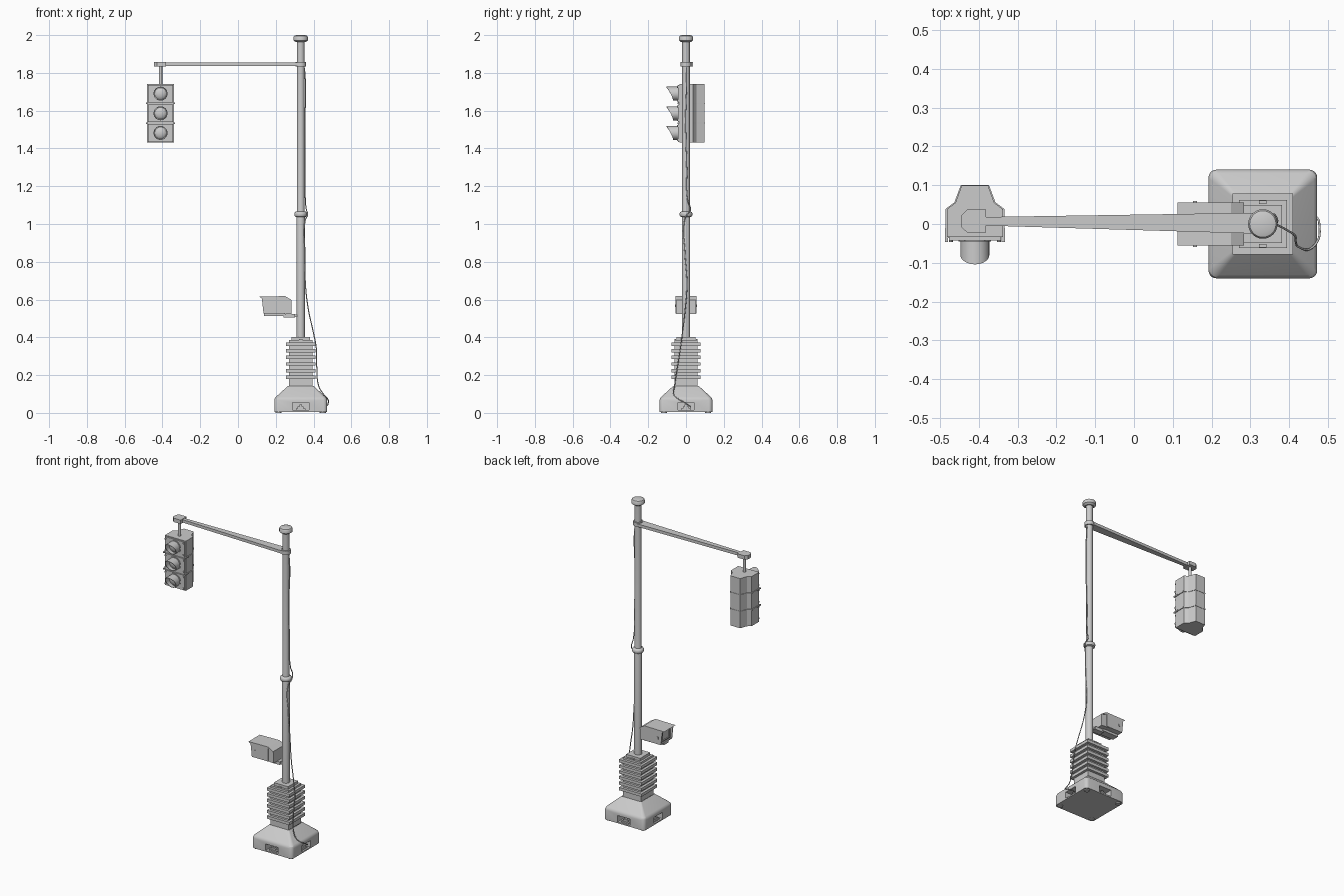
import bpy, bmesh, math
from mathutils import Vector, Matrix

if "Cube" in bpy.data.objects:
    bpy.data.objects.remove(bpy.data.objects["Cube"])

PX = 0.332   # pole axis
SX = -0.41   # signal axis


def finish(name, bm, smooth=None):
    bmesh.ops.recalc_face_normals(bm, faces=bm.faces)
    me = bpy.data.meshes.new(name)
    bm.to_mesh(me)
    bm.free()
    ob = bpy.data.objects.new(name, me)
    bpy.context.collection.objects.link(ob)
    if smooth:
        bpy.ops.object.select_all(action='DESELECT')
        ob.select_set(True)
        bpy.context.view_layer.objects.active = ob
        bpy.ops.object.shade_smooth_by_angle(angle=math.radians(smooth))
    return ob


def loft(name, loops, smooth=None, caps=True, closed=False):
    bm = bmesh.new()
    rows = [[bm.verts.new(p) for p in lp] for lp in loops]
    pairs = list(zip(rows, rows[1:]))
    if closed:
        pairs.append((rows[-1], rows[0]))
    for a, b in pairs:
        for i in range(len(a)):
            j = (i + 1) % len(a)
            bm.faces.new((a[i], a[j], b[j], b[i]))
    if caps and not closed:
        bm.faces.new(rows[0])
        bm.faces.new(rows[-1])
    return finish(name, bm, smooth)


def box(name, x0, x1, y0, y1, z0, z1, turn=0):
    ob = loft(name, [[(x, y, z) for x, y in ((x0, y0), (x1, y0), (x1, y1), (x0, y1))] for z in (z0, z1)])
    if turn:   # rotate about the pole axis
        c = Matrix.Translation((PX, 0, 0))
        ob.data.transform(c @ Matrix.Rotation(turn, 4, 'Z') @ c.inverted())
    return ob


def lathe(name, x, y, prof, n=24):
    return loft(name, [[(x + r * math.cos(2 * math.pi * i / n), y + r * math.sin(2 * math.pi * i / n), z)
                        for i in range(n)] for r, z in prof], 35)


def lathe_y(name, x, z, prof, n=28):
    return loft(name, [[(x + r * math.cos(2 * math.pi * i / n), y, z + r * math.sin(2 * math.pi * i / n))
                        for i in range(n)] for r, y in prof], 35)


def prism_z(name, pts, z0, z1):
    return loft(name, [[(x, y, z) for x, y in pts] for z in (z0, z1)])


def prism_y(name, pts, y0, y1):
    return loft(name, [[(x, y, z) for x, z in pts] for y in (y0, y1)])


def rounded(h, r, z, n=5):
    pts = []
    for q in range(4):
        a0 = q * math.pi / 2
        cx, cy = (h - r) * (1, -1, -1, 1)[q], (h - r) * (1, 1, -1, -1)[q]
        for k in range(n + 1):
            a = a0 + k / n * math.pi / 2
            pts.append((PX + cx + r * math.cos(a), cy + r * math.sin(a), z))
    return pts


# hollow base shell with a window in every side
spec = [(.140, .02, .006), (.140, .02, .068), (.137, .02, .078), (.131, .02, .085), (.068, .006, .142)]
inner = [(.058, .005, .128), (.122, .014, .075), (.126, .014, .006)]
base = loft("base", [rounded(*s) for s in spec + inner], 25)
cutters = []
for k in range(4):
    cutters.append(box("cutter", PX - .043, PX + .043, -.16, -.10, .014, .054, k * math.pi / 2))
for c in cutters:
    m = base.modifiers.new("window", 'BOOLEAN')
    m.operation, m.object, m.solver = 'DIFFERENCE', c, 'EXACT'
    bpy.context.view_layer.objects.active = base
    bpy.ops.object.modifier_apply(modifier=m.name)
    bpy.data.objects.remove(c)

for k in range(4):
    t = k * math.pi / 2
    # recess walls, anchor plate and stepped bolt behind every window
    box("recess_roof", PX - .048, PX + .048, -.127, -.07, .054, .060, t)
    box("recess_back", PX - .048, PX + .048, -.074, -.068, .006, .060, t)
    for s in (-1, 1):
        box("recess_side", PX + s * .0455 - .0025, PX + s * .0455 + .0025, -.127, -.07, .006, .06, t)
    box("anchor_plate", PX - .043, PX + .043, -.127, -.09, .006, .014, t)
    box("anchor_washer", PX - .026, PX + .026, -.130, -.092, .014, .022, t)
    box("anchor_nut", PX - .016, PX + .016, -.124, -.098, .022, .033, t)
    box("anchor_bolt", PX - .007, PX + .007, -.118, -.104, .033, .044, t)
    # corner feet
    c, s = math.cos(t + math.pi / 4), math.sin(t + math.pi / 4)
    lathe("foot", PX + c * .165, s * .165, [(.016, 0), (.016, .008)], 12)

# ribbed pedestal
def slab(name, h, z0, z1):
    return box(name, PX - h, PX + h, -h, h, z0, z1)

slab("pedestal_core", .062, .138, .385)
for i in range(6):
    slab("pedestal_rib", .078, .180 + i * .035, .198 + i * .035)
slab("pedestal_top", .049, .385, .402)
for s in (-1, 1):
    box("pedestal_clip", PX - .01, PX + .01, s * .056 - .004, s * .056 + .004, .385, .391)

# pole, collar and cap
lathe("pole", PX, 0, [(.022, .395), (.022, 1.05), (.020, 1.06), (.020, 1.98)])
lathe("pole_collar", PX, 0, [(.023, 1.036), (.031, 1.040), (.034, 1.047), (.034, 1.056), (.030, 1.063), (.023, 1.067)])
lathe("pole_cap", PX, 0, [(.026, 1.963), (.038, 1.972), (.038, 1.990), (.034, 1.996), (.022, 2.0)])
lathe("arm_clamp", PX, 0, [(.028, 1.834), (.028, 1.858)])

# tapered arm, end block and drop rod
prism_z("arm", [(PX - .01, -.025), (PX - .01, .029), (-.385, .018), (-.385, -.004)], 1.836, 1.854)
prism_z("arm_end", [(-.382, -.022), (-.43, -.022), (-.445, -.008), (-.445, .022), (-.43, .037), (-.382, .037)],
        1.833, 1.857)
lathe("drop_rod", SX, .008, [(.009, 1.735), (.009, 1.84)], 14)

# signal head: three housings with dividers, doors, lenses and visors
half = [(.072, -.034), (.072, .038), (.050, .055), (.034, .099)]
plan = half + [(-x, y) for x, y in reversed(half)]
for i in range(3):
    zc = 1.690 - i * .104
    prism_z("signal_housing", [(SX + x, y) for x, y in plan], zc - .0515, zc + .0515)
    box("signal_door", SX - .067, SX + .067, -.042, -.03, zc - .047, zc + .047)
    lathe_y("signal_lens", SX, zc, [(.034, -.042), (.028, -.049), (.016, -.054), (.005, -.056)])
    for sx in (-1, 1):
        for sz in (-1, 1):
            lathe_y("door_latch", SX + sx * .062, zc + sz * .036, [(.005, -.04), (.005, -.047)], 8)
    # tube visor with slanted front rim
    n = 32
    def ring(r, front):
        pts = []
        for k in range(n):
            a = 2 * math.pi * k / n
            z = math.sin(a)
            y = -.068 - .036 * ((z + 1) / 2) ** 1.4 if front else -.04
            pts.append((SX + r * math.cos(a), y, zc + r * z))
        return pts
    loft("signal_visor", [ring(.037, 0), ring(.037, 1), ring(.034, 1), ring(.034, 0)], 35, closed=True)
    lathe_y("visor_flange", SX, zc, [(.042, -.04), (.042, -.045), (.036, -.045)])
for z in (1.638, 1.534):
    prism_z("signal_divider", [(SX + x * 1.06, y * 1.03 - .001) for x, y in plan], z - .003, z + .003)
    for s in (-1, 1):
        box("divider_tab", SX + s * .073 - .004, SX + s * .073 + .004, -.046, -.01, z - .004, z + .004)

# camera: hooded housing, open face with lens, rear seam and mount
prism_y("camera_body", [(.142, .532), (.283, .523), (.283, .594), (.246, .612), (.142, .608)], -.051, .051)
prism_y("camera_hood", [(.112, .616), (.250, .618), (.283, .598), (.283, .592), (.247, .609), (.128, .605)], -.056, .056)
for s in (-1, 1):
    prism_y("camera_cheek", [(.135, .527), (.247, .527), (.247, .610), (.126, .610)], s * .0535 - .0025, s * .0535 + .0025)
    box("hinge", .152, .162, s * .056 - .003, s * .056 + .003, .56, .574)
box("camera_floor", .135, .247, -.053, .053, .527, .533)
for s in (-1, 1):
    box("lens_frame", .137, .143, s * .035 - .004, s * .035 + .004, .54, .60)
for z in (.54, .596):
    box("lens_frame_bar", .137, .143, -.035, .035, z, z + .006)
box("camera_foot", .138, .25, -.022, .022, .513, .527)
box("camera_bracket", .24, PX - .03, -.018, .018, .505, .524)
box("bracket_arm", .295, PX, -.010, .010, .508, .521)

# loose power cable down the pole and into the base window
path = [(PX + .012, 0, 1.86), (.354, .003, 1.8), (.355, -.002, 1.55), (.354, .004, 1.3), (.357, .010, 1.12),
        (.362, .024, 1.075), (.369, .006, 1.05), (.356, -.008, 1.02), (.354, -.006, .85), (.357, .005, .68),
        (.372, -.004, .55), (.398, -.018, .43), (.415, -.030, .34), (.417, -.046, .24), (.428, -.061, .14),
        (.452, -.065, .10), (.474, -.042, .075), (.478, -.008, .055), (.470, .018, .038), (.445, .025, .03)]
cu = bpy.data.curves.new("cable", 'CURVE')
cu.dimensions = '3D'
cu.bevel_depth, cu.bevel_resolution, cu.resolution_u = .0028, 2, 6
sp = cu.splines.new('BEZIER')
sp.bezier_points.add(len(path) - 1)
for p, co in zip(sp.bezier_points, path):
    p.co = co
    p.handle_left_type = p.handle_right_type = 'AUTO'
bpy.context.collection.objects.link(bpy.data.objects.new("cable", cu))
